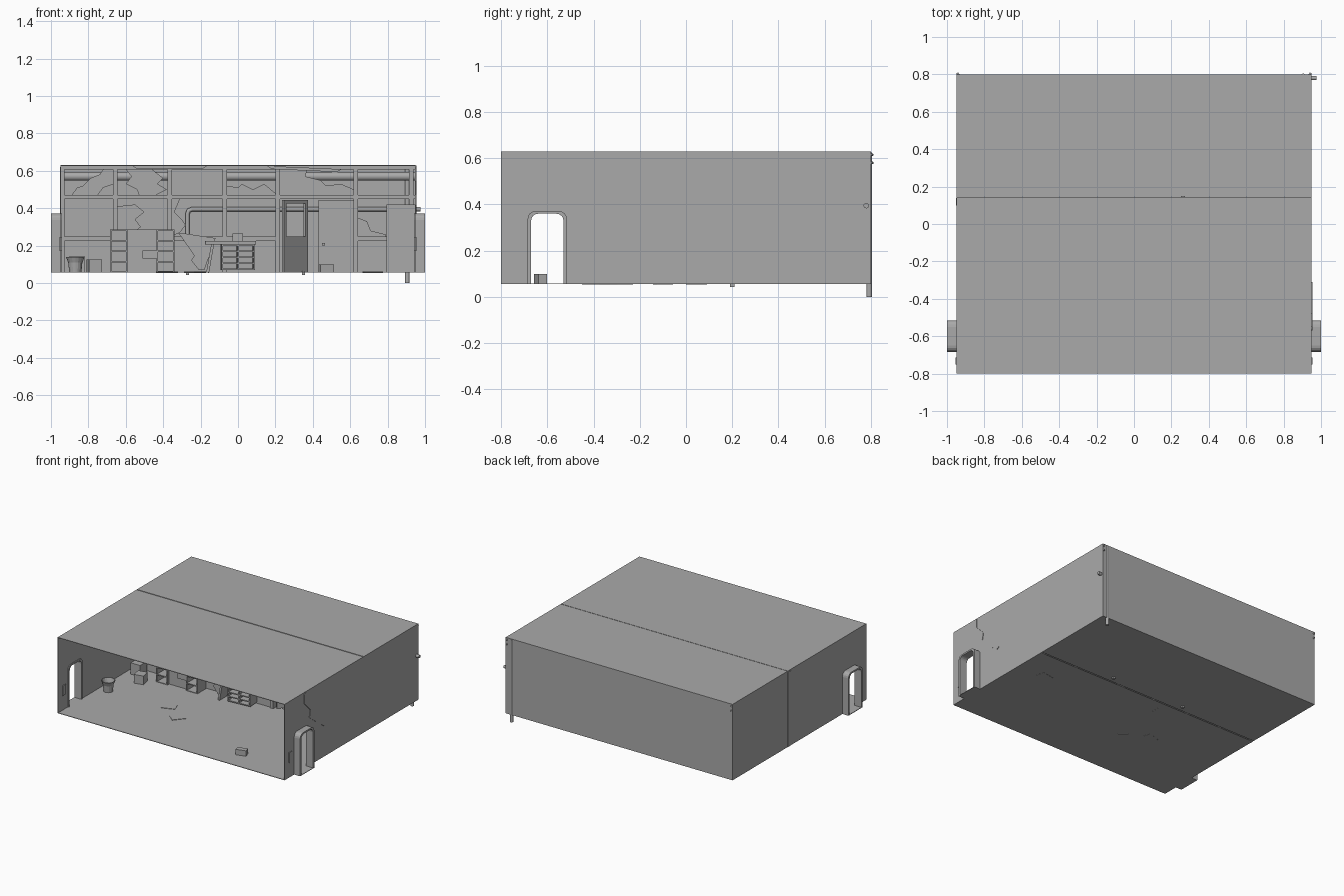
import bpy, bmesh, math
from mathutils import Matrix, Vector

if "Cube" in bpy.data.objects:
    bpy.data.objects.remove(bpy.data.objects["Cube"])

grey = bpy.data.materials.new("plain grey")
grey.diffuse_color = (0.4, 0.4, 0.4, 1)
grey.use_nodes = True
grey.node_tree.nodes["Principled BSDF"].inputs["Base Color"].default_value = grey.diffuse_color
Z0, Z1, X, Y = 0.055, 0.63, 0.95, 0.80
PY = 0.12                       # partition line


def finish(name, bm):
    bmesh.ops.recalc_face_normals(bm, faces=bm.faces)
    me = bpy.data.meshes.new(name)
    bm.to_mesh(me)
    bm.free()
    ob = bpy.data.objects.new(name, me)
    me.materials.append(grey)
    bpy.context.collection.objects.link(ob)
    return ob


def turn(pivot, rz=0, ry=0, rx=0):
    p = Matrix.Translation(Vector(pivot))
    d = math.radians
    return (p @ Matrix.Rotation(d(rz), 4, 'Z') @ Matrix.Rotation(d(ry), 4, 'Y')
            @ Matrix.Rotation(d(rx), 4, 'X') @ p.inverted())


def boxes(name, items, m=None):
    """One object from several (x0, x1, y0, y1, z0, z1) boxes."""
    bm = bmesh.new()
    for x0, x1, y0, y1, z0, z1 in items:
        bmesh.ops.create_cube(bm, size=1, matrix=Matrix.Translation(
            ((x0 + x1) / 2, (y0 + y1) / 2, (z0 + z1) / 2)) @ Matrix.Diagonal(
            (x1 - x0, y1 - y0, z1 - z0, 1)))
    if m:
        bm.transform(m)
    return finish(name, bm)


def prism(name, pts, axis, a, b):
    """Extrude an outline along x (pts are y,z), y (x,z) or z (x,y)."""
    def at(p, t):
        return {'x': (t, p[0], p[1]), 'y': (p[0], t, p[1]), 'z': (p[0], p[1], t)}[axis]
    bm = bmesh.new()
    lo = [bm.verts.new(at(p, a)) for p in pts]
    hi = [bm.verts.new(at(p, b)) for p in pts]
    bm.faces.new(lo)
    bm.faces.new(hi)
    for i in range(len(pts)):
        j = (i + 1) % len(pts)
        bm.faces.new((lo[i], lo[j], hi[j], hi[i]))
    return finish(name, bm)


def pipe(name, pts, r):
    cu = bpy.data.curves.new(name, 'CURVE')
    cu.dimensions = '3D'
    cu.bevel_depth, cu.bevel_resolution, cu.use_fill_caps = r, 3, True
    s = cu.splines.new('POLY')
    s.points.add(len(pts) - 1)
    for p, c in zip(s.points, pts):
        p.co = (*c, 1)
    ob = bpy.data.objects.new(name, cu)
    cu.materials.append(grey)
    bpy.context.collection.objects.link(ob)


def arch(y0, y1, z1, r):
    pts = [(y0, Z0)]
    for cy, a0 in ((y0 + r, 180), (y1 - r, 90)):
        for k in range(5):
            a = math.radians(a0 - k * 22.5)
            pts.append((cy + r * math.cos(a), z1 - r + r * math.sin(a)))
    return pts + [(y1, Z0)]


# Room shell: floors and ceilings of the front room and the rear corridor
T = 0.004
for part, y0, y1 in (("room", -Y, 0.138), ("corridor", 0.148, Y)):
    boxes(part + "_floor", [(-X, X, y0, y1, Z0, Z0 + T)])
    boxes(part + "_ceiling", [(-X, X, y0, y1, Z1 - T, Z1)])
boxes("back_wall", [(-X, X, Y - T, Y, Z0, Z1)])
inner = arch(-0.67, -0.53, 0.36, 0.03)
outer = arch(-0.685, -0.515, 0.372, 0.035)
for s, side in ((-1, "left"), (1, "right")):
    prism(side + "_wall", [(-Y, Z0)] + inner + [(Y, Z0), (Y, Z1), (-Y, Z1)],
          'x', s * (X - T), s * X)
    prism(side + "_doorway_frame", outer + inner[::-1], 'x', s * 0.94, s * 1.0)
    boxes(side + "_door_sill", [(min(s * X, s), max(s * X, s), -0.685, -0.515, Z0, Z0 + T)])
    xa, xb = sorted((s * 0.94, s * 0.955))
    boxes(side + "_switch_plate", [(xa, xb, -0.75, -0.715, 0.17, 0.245)])

# Crack running down the right wall
crack = [(-.55, .628), (-.547, .557), (-.475, .484), (-.487, .43), (-.415, .375), (-.31, .30)]
prism("wall_crack", crack + [(y - .02, z - .012) for y, z in crack[::-1]], 'x', 0.948, 0.954)

# Partition: mullions, rails and lower wall panels
mull = [-0.94, -0.655, -0.365, -0.07, 0.212, 0.63, 0.925]
frame = [(x - .012, x + .012, PY - .02, PY + .02, Z0, Z1 - .01) for x in mull]
frame += [(-X, X, PY - .02, PY + .025, z, z + .02) for z in (0.45, 0.608)]
for a, b in ((-X, 0.212), (0.63, X)):
    frame += [(a, b, PY - .02, PY + .02, 0.225, 0.25), (a, b, PY - .01, PY + .01, Z0, 0.225)]
boxes("partition_frame", frame)

# Glass panes: some whole, some broken
boxes("whole_panes", [(-.355, -.08, PY - .002, PY + .002, .47, .61),
                      (-.93, -.665, PY - .002, PY + .002, .25, .45)])
shards = [
    [(-.89, .47), (-.86, .51), (-.83, .52), (-.79, .56), (-.74, .58), (-.72, .608),
     (-.66, .608), (-.66, .53), (-.72, .51), (-.75, .47)],
    [(-.6, .608), (-.57, .57), (-.6, .53), (-.54, .5), (-.53, .47), (-.44, .47),
     (-.38, .5), (-.43, .53), (-.4, .56), (-.46, .608)],
    [(-.06, .47), (-.06, .52), (0, .51), (.02, .53), (.08, .5), (.14, .53), (.2, .48), (.2, .47)],
    [(.22, .47), (.22, .608), (.37, .608), (.36, .57), (.44, .55), (.47, .52),
     (.55, .53), (.62, .5), (.62, .47)],
    [(-.645, .25), (-.645, .41), (-.55, .42), (-.5, .38), (-.55, .34), (-.52, .3), (-.58, .25)],
    [(-.355, .45), (-.31, .45), (-.34, .38), (-.3, .34), (-.28, .31), (-.31, .27), (-.355, .25)],
    [(.64, .25), (.64, .35), (.69, .33), (.71, .28), (.79, .26), (.79, .25)],
]
for i, pts in enumerate(shards):
    prism("broken_pane_%d" % i, pts, 'y', PY - .002, PY + .002)


# Double door: left leaf swung into the corridor, right leaf shut
def door(name, x0, x1, m=None):
    y0, y1 = PY - .008, PY + .008
    boxes(name, [(x0, x1, y0, y1, Z0 + .005, .25), (x0, x1, y0, y1, .425, .445),
                 (x0, x0 + .018, y0, y1, .25, .425), (x1 - .018, x1, y0, y1, .25, .425)], m)


door("open_door", 0.24, 0.43, turn((0.24, PY, 0), rz=48))
door("shut_door", 0.43, 0.62)
boxes("shut_door_glass", [(.448, .602, PY - .002, PY + .002, .25, .425)])
boxes("door_handle", [(.45, .465, PY - .025, PY, .2, .215)])


# Storage units with open cubbies
def cubbies(x0, x1, y0, y1, z0, z1, cols, rows, t=.008):
    out = [(x0, x1, y1 - t, y1, z0, z1)]
    for i in range(cols + 1):
        x = x0 + (x1 - x0 - t) * i / cols
        out.append((x, x + t, y0, y1, z0, z1))
    for j in range(rows + 1):
        z = z0 + (z1 - z0 - t) * j / rows
        out.append((x0, x1, y0, y1, z, z + t))
    return out


boxes("wall_cabinet", cubbies(-.685, -.59, 0, .1, Z0, .285, 1, 4)
      + cubbies(-.435, -.34, 0, .1, Z0, .285, 1, 4)
      + [(-.59, -.435, .02, .1, Z0, .285), (-.51, -.435, .005, .02, .13, .175)])
boxes("desk_shelf", cubbies(-.095, .085, .01, .1, .07, .205, 2, 4)
      + [(-.18, .09, 0, .1, .205, .225)], turn((0, .1, .07), rz=4))
boxes("fallen_panel", [(-.17, -.155, .0, .09, Z0, .22)], turn((-.16, .05, Z0), ry=10))
prism("torn_panel", [(-.32, .27), (-.2, .235), (-.12, .24), (-.13, .215), (-.2, .21),
                     (-.22, .17), (-.25, .12), (-.21, .07), (-.18, .07), (-.17, .2), (-.27, .22)],
      'y', .06, .066)
boxes("desk_box", [(-.03, .027, .03, .08, .225, .265)])
boxes("locker", [(.795, .945, -.02, .1, Z0, .42)])

# Loose objects: bin, cartons, debris sheets
bm = bmesh.new()
rings = []
for r, z in ((.0, Z0 + .006), (.032, Z0 + .006), (.032, Z0), (.038, .11), (.05, .14),
             (.044, .14), (.034, .11), (.028, .07), (.0, .07)):
    rings.append([bm.verts.new((-.87 + r * math.cos(k * math.pi / 8),
                                -.31 + r * math.sin(k * math.pi / 8), z)) for k in range(16)])
for a, b in zip(rings, rings[1:]):
    for k in range(16):
        bm.faces.new((a[k], a[(k + 1) % 16], b[(k + 1) % 16], b[k]))
bmesh.ops.remove_doubles(bm, verts=bm.verts, dist=1e-5)
finish("waste_bin", bm)
boxes("carton", [(-.805, -.735, -.1, -.03, Z0, .125)], turn((-.77, -.06, 0), rz=12))
boxes("stool_box", [(-.9, -.82, .0, .08, Z0, .145)])
boxes("small_box", [(.435, .51, -.65, -.61, Z0, .1)], turn((.47, -.63, 0), rz=15))
for i, (x, y, a) in enumerate(((-.38, -.28, 20), (-.23, -.39, 50), (.72, -.1, 10))):
    boxes("floor_sheet_%d" % i, [(x - .05, x + .05, y - .035, y + .035, Z0 - .001, Z0 + .007)],
          turn((x, y, 0), rz=a))

# Ceiling lamps, one hanging askew
for name, x, a in (("ceiling_lamp", -.365, 0), ("sagging_lamp", .355, 2.5)):
    ob = prism(name, [(x - .2, .626), (x + .2, .626), (x + .175, .61), (x - .175, .61)],
               'y', -.36, -.28)
    ob.data.transform(turn((x - .2, 0, .622), ry=a))

# Corridor pipes
pipe("large_pipe", [(-X, .74, .57), (.945, .74, .57)], .024)
pipe("small_pipe", [(-.27, .78, Z0), (-.27, .78, .37), (-.263, .78, .388), (-.245, .78, .395),
                    (.975, .78, .395)], .012)
pipe("drain_pipe", [(.905, .793, 0), (.905, .793, .625)], .012)
for s in (-1, 1):
    for z in (.58, .615):
        pipe("pipe_stub", [(s * .935, .79, z), (s * .945, .808, z)], .006)

# Small fixings under the floor
for x, y in ((-.27, .2), (.35, .2)):
    boxes("floor_bolt", [(x - .009, x + .009, y - .009, y + .009, .042, Z0 + .01)])
